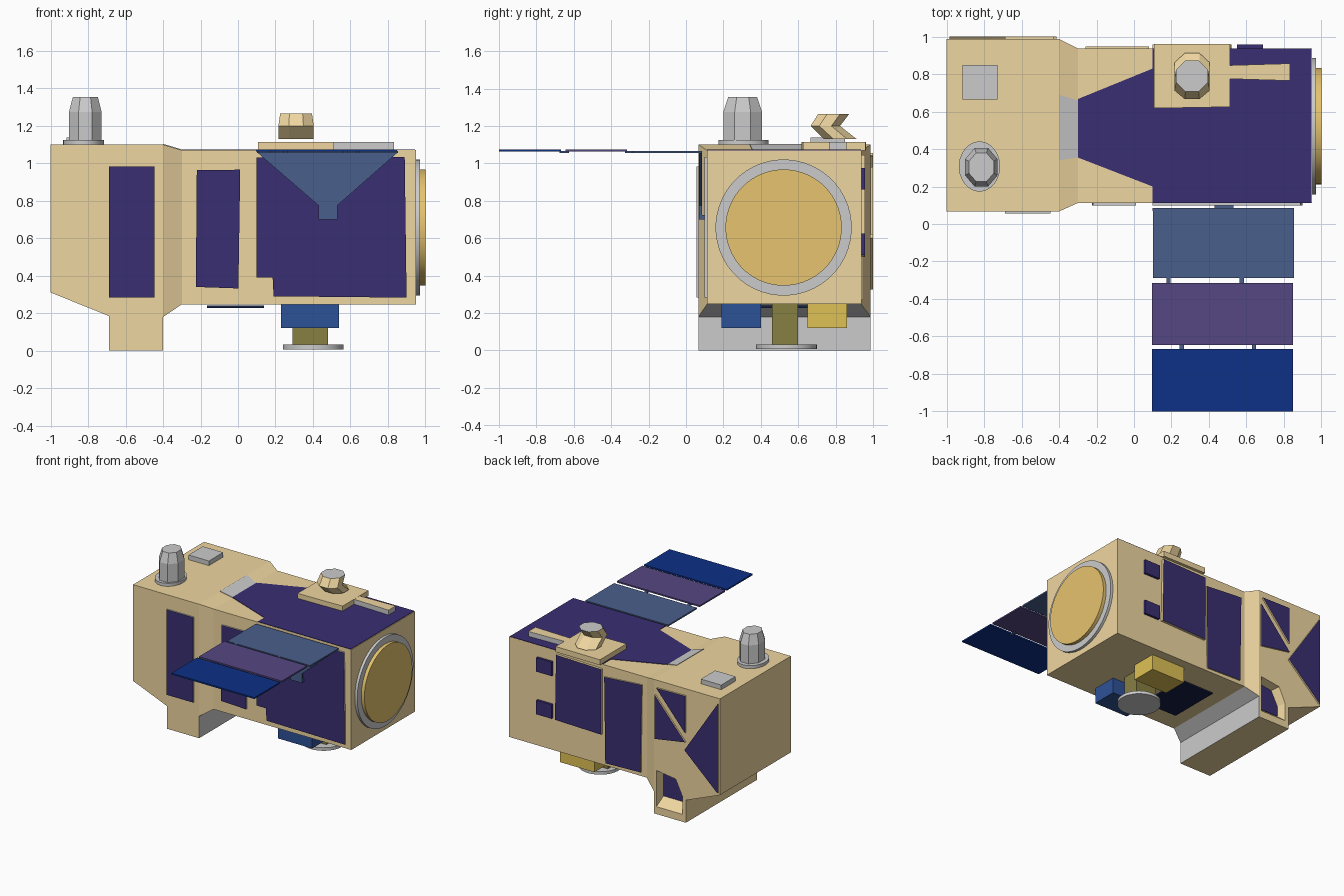
import bpy, bmesh
from math import sin, cos, pi

if "Cube" in bpy.data.objects:
    bpy.data.objects.remove(bpy.data.objects["Cube"])


def material(name, r, g, b):
    m = bpy.data.materials.new(name)
    m.diffuse_color = (r, g, b, 1)
    m.use_nodes = True
    m.node_tree.nodes["Principled BSDF"].inputs["Base Color"].default_value = m.diffuse_color
    return m


TAN = material("tan", .863, .677, .354)
GREY = material("grey", .74, .74, .74)
VIOLET = material("violet_blue", .041, .028, .168)
STEEL = material("steel_blue", .066, .116, .26)
PURPLE = material("purple", .089, .063, .222)
NAVY = material("navy", .004, .029, .245)
BLUE = material("blue", .027, .084, .31)
GOLD = material("gold", .787, .548, .157)
YELLOW = material("yellow", .738, .534, .09)
OLIVE = material("olive", .243, .21, .055)
DARK = material("dark_navy", .007, .015, .06)


def finish(name, bm, mats, smooth=False):
    bmesh.ops.recalc_face_normals(bm, faces=bm.faces)
    me = bpy.data.meshes.new(name)
    bm.to_mesh(me)
    bm.free()
    for m in mats:
        me.materials.append(m)
    ob = bpy.data.objects.new(name, me)
    bpy.context.collection.objects.link(ob)
    if smooth:
        bpy.ops.object.select_all(action='DESELECT')
        ob.select_set(True)
        bpy.context.view_layer.objects.active = ob
        bpy.ops.object.shade_smooth_by_angle()
    return ob


def add_loft(bm, rings, caps=(True, True)):
    vs = [[bm.verts.new(p) for p in r] for r in rings]
    n = len(vs[0])
    sides = [bm.faces.new((a[i], a[(i + 1) % n], b[(i + 1) % n], b[i]))
             for a, b in zip(vs, vs[1:]) for i in range(n)]
    ends = [bm.faces.new(r) for r, c in zip((vs[0], vs[-1]), caps) if c]
    return sides, ends


def loft(name, rings, mat, cap=None, smooth=False):
    bm = bmesh.new()
    _, ends = add_loft(bm, rings)
    if cap:
        for f in ends:
            f.material_index = 1
    return finish(name, bm, [mat, cap] if cap else [mat], smooth)


PLACE = {'x': lambda p, d: (d, p[0], p[1]),
         'y': lambda p, d: (p[0], d, p[1]),
         'z': lambda p, d: (p[0], p[1], d)}


def prism(name, pts, axis, a, b, mat, cap=None, smooth=False):
    return loft(name, [[PLACE[axis](p, d) for p in pts] for d in (a, b)], mat, cap, smooth)


def rect(u0, u1, v0, v1):
    return [(u0, v0), (u1, v0), (u1, v1), (u0, v1)]


def oval(cu, cv, ru, rv, n):
    return [(cu + ru * cos(2 * pi * (i + .5) / n), cv + rv * sin(2 * pi * (i + .5) / n))
            for i in range(n)]


# Body: wide rear block with leg, tapering into the front box
bm = bmesh.new()
Y0, Y1 = .067, .987
outline = [(-1, .31), (-.69, .185), (-.69, 0), (-.4, 0), (-.4, .18), (-.4, 1.1), (-1, 1.1)]
sides, _ = add_loft(bm, [[(x, y, z) for x, z in outline] for y in (Y0, Y1)])
sides[3].material_index = 1
bmesh.ops.delete(bm, geom=[sides[4]], context='FACES_ONLY')
sides, _ = add_loft(bm, [[(x, y, z) for y, z in r] for x, r in (
    (-.4, rect(Y0, Y1, .18, 1.1)),
    (-.3, rect(.112, .937, .247, 1.07)),
    (.95, rect(.112, .937, .247, 1.07)))], (False, True))
sides[0].material_index = 1
bmesh.ops.remove_doubles(bm, verts=bm.verts, dist=1e-4)
body = finish("body", bm, [TAN, GREY])

# Tapered pocket cut into the back of the leg
mouth = [(-.42, .05), (-.42, .36), (-.60, .335), (-.66, .21), (-.66, .05)]
floor = [(-.435, .125), (-.435, .345), (-.58, .325), (-.64, .21), (-.64, .125)]
cutter = loft("pocket_cutter", [[(x, 1.0, z) for x, z in mouth],
                                [(x, .91, z) for x, z in floor]], TAN)
cutter.hide_render = True
mod = body.modifiers.new("pocket", 'BOOLEAN')
mod.operation, mod.solver, mod.object = 'DIFFERENCE', 'EXACT', cutter
bpy.context.view_layer.objects.active = body
bpy.ops.object.modifier_apply(modifier=mod.name)
bpy.data.objects.remove(cutter)
prism("pocket_panel", floor, 'y', .905, .915, VIOLET)

# Front side panels
prism("front_panel_rear", rect(-.69, -.447, .283, .983), 'y', .057, .07, GREY, VIOLET)
prism("front_panel_middle", [(-.225, .34), (.002, .332), (.012, .966), (-.22, .963)],
      'y', .1, .115, GREY, VIOLET)
prism("front_panel_main", [(.1, .39), (.185, .39), (.19, .29), (.9, .283), (.89, 1.035), (.1, 1.03)],
      'y', .098, .115, GREY, VIOLET)

# Back side panels
prism("back_panel_main", [(.1, .5), (.52, .51), (.51, 1.045), (.1, 1.035)], 'y', .93, .957, TAN, VIOLET)
prism("back_panel_middle", [(-.25, .28), (.07, .27), (.08, .975), (-.26, 1.0)], 'y', .93, .947, TAN, VIOLET)
for i, z in enumerate((.51, .86)):
    prism(f"back_window_{i}", rect(.55, .69, z, z + .115), 'y', .93, .957, VIOLET)
prism("back_triangle_upper", [(-.43, 1.04), (-.69, 1.045), (-.69, .74)], 'y', .98, 1, TAN, VIOLET)
prism("back_triangle_lower", [(-.415, .98), (-.415, .62), (-.69, .665)], 'y', .98, 1, TAN, VIOLET)
prism("back_triangle_large", [(-.985, 1.055), (-.985, .325), (-.685, .6)], 'y', .98, 1, TAN, VIOLET)

# Top covering, grey ramp strip, raised plate and arm
prism("top_cover", [(-.3, .355), (.1, .2), (.1, .113), (.945, .113), (.945, .936), (.1, .936),
                    (.1, .83), (-.3, .667)], 'z', 1.06, 1.074, VIOLET)
loft("ramp_strip", [[(-.4, .34, 1.1 + d), (-.4, .69, 1.1 + d), (-.3, .66, 1.07 + d), (-.3, .355, 1.07 + d)]
                    for d in (-.005, .004)], GREY)
prism("top_plate", [(.108, .618), (.512, .625), (.512, .96), (.108, .962)], 'z', 1.07, 1.115, TAN)
prism("top_arm", [(.51, .775), (.832, .765), (.832, .857), (.51, .847)], 'z', 1.07, 1.114, GREY, TAN)

# Bent thruster knob
loft("bent_knob", [[(x, y, z) for x, y in oval(.31, cy, rx, ry, 8)] for cy, z, rx, ry in (
    (.825, 1.13, .102, .095), (.745, 1.2, .102, .085), (.79, 1.265, .092, .09))], TAN, GREY)

# Rear top fittings
prism("rear_box", rect(-.915, -.73, .665, .85), 'z', 1.09, 1.138, GREY)
prism("pin_base", oval(-.825, .307, .11, .134, 32), 'z', 1.09, 1.125, GREY, smooth=True)
loft("pin", [[(x, y, z) for x, y in oval(-.815, .303, rx, ry, 8)] for z, rx, ry in (
    (1.12, .094, .112), (1.275, .094, .112), (1.355, .072, .083))], GREY)

# Round front port
prism("port_ring", oval(.522, .657, .364, .364, 48), 'x', .94, .972, GREY, smooth=True)
loft("port_disc", [[(x, y, z) for y, z in oval(.522, .657, .311, .311, 48)] for x in (.96, 1.0)],
     GOLD, smooth=True)

# Underside equipment
prism("blue_box", rect(.23, .54, .19, .40), 'z', .12, .25, BLUE)
prism("yellow_box", rect(.23, .54, .65, .86), 'z', .12, .25, YELLOW)
prism("post", rect(.29, .48, .46, .60), 'z', .02, .25, OLIVE)
prism("foot_disc", oval(.402, .538, .163, .163, 40), 'z', .007, .032, GREY, smooth=True)
prism("underside_panel", rect(-.165, .14, .29, .72), 'z', .228, .24, DARK)

# Folding wing: three panels, links and the funnel-shaped bracket
for name, x, y0, y1, z, mat in (("wing_inner", .102, -.287, .085, 1.055, STEEL),
                                ("wing_middle", .096, -.645, -.315, 1.063, PURPLE),
                                ("wing_outer", .096, -1, -.667, 1.063, NAVY)):
    prism(name, rect(x, x + .753, y0, y1), 'z', z, z + .012, mat)
for i, (x, y) in enumerate(((.185, -.325), (.575, -.325), (.255, -.675), (.64, -.675))):
    prism(f"wing_link_{i}", rect(x - .011, x + .011, y, y + .05), 'z', 1.056, 1.066, STEEL)
prism("wing_bracket", [(.1, 1.06), (.43, .775), (.43, .7), (.53, .7), (.53, .775), (.855, 1.06)],
      'y', .07, .085, STEEL)
prism("bracket_mount", rect(.43, .53, .7, .725), 'y', .08, .1, STEEL)
